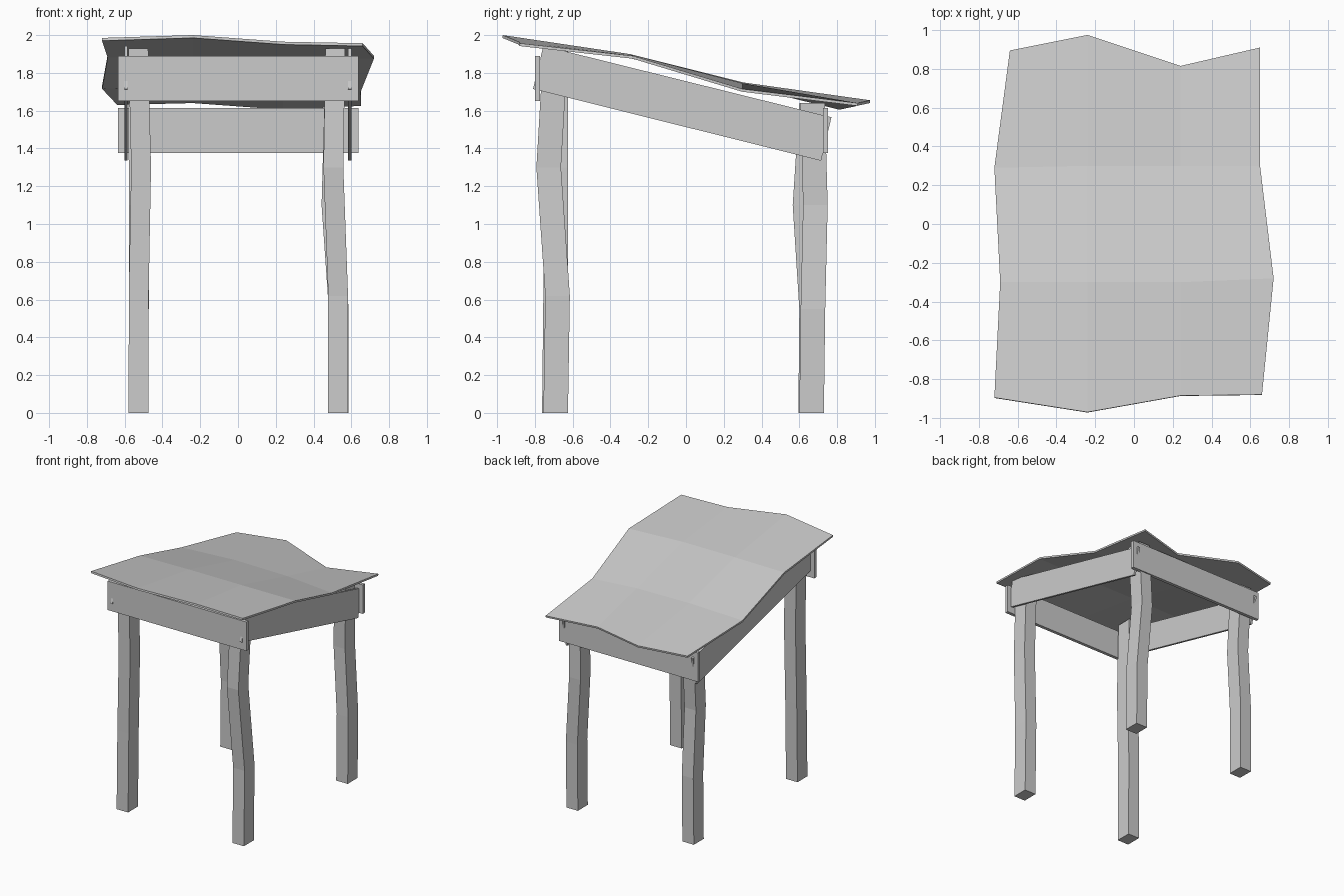
import bpy
import bmesh
from mathutils import Vector

old = bpy.data.objects.get("Cube")
if old:
    bpy.data.objects.remove(old, do_unlink=True)

grey = bpy.data.materials.new("plain grey")
grey.use_nodes = True
grey.diffuse_color = (0.6, 0.6, 0.6, 1)
shader = next(n for n in grey.node_tree.nodes if n.type == "BSDF_PRINCIPLED")
shader.inputs["Base Color"].default_value = grey.diffuse_color


def finish(name, bm):
    """Turn a bmesh into a named, coloured object."""
    bmesh.ops.recalc_face_normals(bm, faces=bm.faces)
    mesh = bpy.data.meshes.new(name)
    bm.to_mesh(mesh)
    bm.free()
    mesh.materials.append(grey)
    obj = bpy.data.objects.new(name, mesh)
    bpy.context.collection.objects.link(obj)
    return obj


def loft(name, rings):
    """Join a stack of equal point rings and cap both ends."""
    bm = bmesh.new()
    rows = [[bm.verts.new(p) for p in ring] for ring in rings]
    for low, high in zip(rows, rows[1:]):
        for i in range(len(low)):
            j = (i + 1) % len(low)
            bm.faces.new((low[i], low[j], high[j], high[i]))
    bm.faces.new(rows[0])
    bm.faces.new(rows[-1])
    return finish(name, bm)


def leg(name, path, width=0.105, depth=0.13):
    """Crooked rectangular post following a list of centre points."""
    corners = [(-1, -1), (1, -1), (1, 1), (-1, 1)]
    loft(name, [[(x + sx * width / 2, y + sy * depth / 2, z)
                 for sx, sy in corners] for x, y, z in path])


def board(name, outline, offset):
    """Plank made by sweeping a flat outline along an offset."""
    step = Vector(offset)
    loft(name, [outline, [Vector(p) + step for p in outline]])


# Crooked legs: tall pair in front, short pair behind
leg("front_left_leg", [(0.53, -0.69, 0), (0.53, -0.68, 0.62),
                       (0.505, -0.727, 1.3), (0.515, -0.69, 1.93)])
leg("front_right_leg", [(-0.527, -0.697, 0), (-0.525, -0.69, 0.65),
                        (-0.513, -0.69, 1.3), (-0.528, -0.69, 1.93)])
leg("back_left_leg", [(0.533, 0.665, 0), (0.533, 0.672, 0.55),
                      (0.495, 0.685, 1.1), (0.51, 0.67, 1.64)])
leg("back_right_leg", [(-0.527, 0.66, 0), (-0.525, 0.665, 0.55),
                       (-0.525, 0.63, 1.1), (-0.527, 0.665, 1.64)])

# Level boards across the front and back
for name, y, low in (("front_board", -0.8, 1.65), ("back_board", 0.725, 1.375)):
    high = low + 0.24
    board(name, [(-0.635, y, low), (0.637, y, low),
                 (0.637, y, high), (-0.635, y, high)], (0, 0.027, 0))

# Sloping boards along both sides
slope = [(-0.81, 1.715), (0.715, 1.335), (0.77, 1.565), (-0.755, 1.943)]
for name, x in (("left_board", 0.583), ("right_board", -0.602)):
    board(name, [(x, y, z) for y, z in slope], (0.018, 0, 0))

# Warped sloping roof sheet, rows running from front to back
rows = [
    [(-0.72, -0.895, 1.985), (-0.24, -0.97, 2), (0.24, -0.885, 1.965), (0.66, -0.88, 1.957)],
    [(-0.69, -0.3, 1.895), (-0.24, -0.3, 1.9), (0.24, -0.3, 1.9), (0.72, -0.28, 1.89)],
    [(-0.72, 0.29, 1.73), (-0.24, 0.3, 1.75), (0.24, 0.3, 1.745), (0.65, 0.3, 1.715)],
    [(-0.64, 0.895, 1.645), (-0.24, 0.975, 1.655), (0.24, 0.815, 1.62), (0.65, 0.91, 1.64)],
]
bm = bmesh.new()
grid = [[bm.verts.new(p) for p in row] for row in rows]
for near, far in zip(grid, grid[1:]):
    for i in range(len(near) - 1):
        bm.faces.new((near[i], near[i + 1], far[i + 1], far[i]))
roof = finish("roof_sheet", bm)
if roof.data.polygons[0].normal.z < 0:
    roof.data.flip_normals()
solid = roof.modifiers.new("thickness", "SOLIDIFY")
solid.thickness = 0.015
solid.offset = -1
